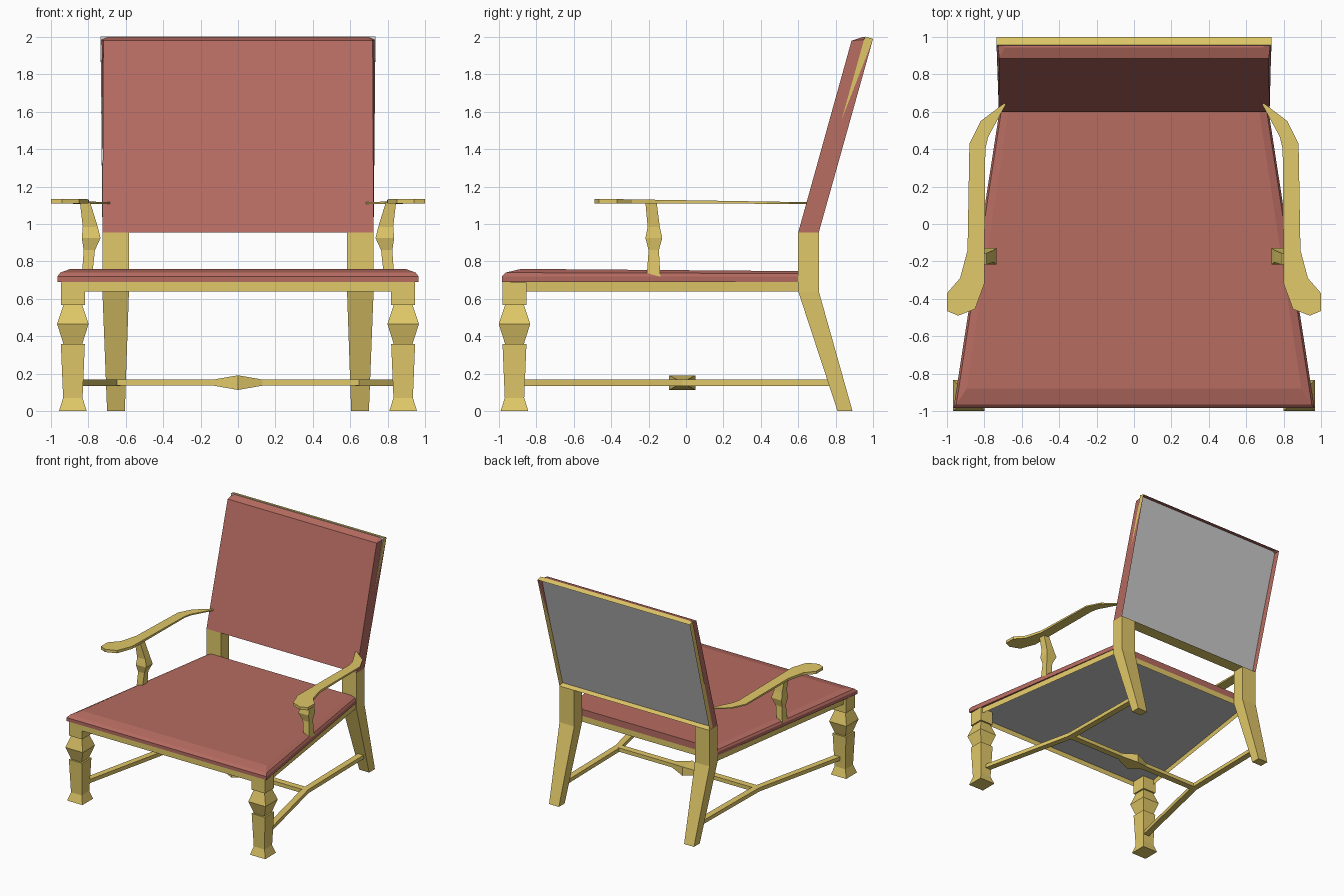
import bpy, bmesh
from mathutils import Vector

if "Cube" in bpy.data.objects:
    bpy.data.objects.remove(bpy.data.objects["Cube"])


def material(name, color):
    m = bpy.data.materials.new(name)
    m.diffuse_color = color
    m.use_nodes = True
    m.node_tree.nodes["Principled BSDF"].inputs["Base Color"].default_value = m.diffuse_color
    return m


WOOD = material("wood", (0.75, 0.58, 0.14, 1))
RED = material("red_fabric", (0.47, 0.15, 0.12, 1))


def finish(name, bm, mat=None, mirror=False, fix_normals=True):
    if fix_normals:
        bmesh.ops.recalc_face_normals(bm, faces=bm.faces)
    me = bpy.data.meshes.new(name)
    bm.to_mesh(me)
    bm.free()
    ob = bpy.data.objects.new(name, me)
    bpy.context.collection.objects.link(ob)
    if mat:
        me.materials.append(mat)
    if mirror:
        ob.modifiers.new("mirror", 'MIRROR')
    return ob


def loft(name, rings, mat, mirror=False):
    """Skin a list of equal point rings and cap both ends."""
    bm = bmesh.new()
    rows = [[bm.verts.new(p) for p in r] for r in rings]
    n = len(rows[0])
    for a, b in zip(rows, rows[1:]):
        for i in range(n):
            j = (i + 1) % n
            bm.faces.new((a[i], a[j], b[j], b[i]))
    bm.faces.new(rows[0][::-1])
    bm.faces.new(rows[-1])
    return finish(name, bm, mat, mirror)


def rect(x0, x1, y0, y1, z):
    return [(x0, y0, z), (x1, y0, z), (x1, y1, z), (x0, y1, z)]


def trapezoid(front, back, y0, y1, z0, z1):
    return [(-front, y0, z0), (front, y0, z0), (back, y1, z1), (-back, y1, z1)]


def framed_panel(name, corners, width, depth, skirts=()):
    """Flat frame with a recessed grey panel; extra skirt quads share the wood."""
    bm = bmesh.new()
    face = bm.faces.new([bm.verts.new(c) for c in corners])
    bm.normal_update()
    bmesh.ops.inset_region(bm, faces=[face], thickness=width, use_even_offset=True)
    inward = face.normal * -depth
    inner = [v.co.copy() for v in face.verts]
    bm.faces.remove(face)
    sunk = [p + inward for p in inner]
    for i in range(4):
        j = (i + 1) % 4
        bm.faces.new([bm.verts.new(p) for p in (inner[i], inner[j], sunk[j], sunk[i])])
    for q in skirts:
        bm.faces.new([bm.verts.new(p) for p in q])
    finish(name + "_frame", bm, WOOD, fix_normals=False)
    bm = bmesh.new()
    bm.faces.new([bm.verts.new(p) for p in sunk])
    finish(name + "_panel", bm, fix_normals=False)


# Seat cushion with softened front and side edges
loft("seat_cushion", [
    trapezoid(0.965, 0.72, -0.985, 0.6, 0.69, 0.69),
    trapezoid(0.965, 0.72, -0.985, 0.6, 0.72, 0.72),
    trapezoid(0.95, 0.71, -0.965, 0.6, 0.74, 0.735),
    trapezoid(0.895, 0.67, -0.88, 0.6, 0.76, 0.748)], RED)

# Seat frame with grey underside
low = trapezoid(0.945, 0.715, -0.98, 0.6, 0.64, 0.64)
high = [(x, y, 0.69) for x, y, z in low]
sides = [(low[i], low[(i + 1) % 4], high[(i + 1) % 4], high[i]) for i in range(4)]
framed_panel("seat", low[::-1], 0.09, 0.045, sides)

# Back cushion: open at the back and bottom, where the wooden frame closes it
bm = bmesh.new()
pts = {}
for s in (-1, 1):
    for key, p in {"fb": (0.725, 0.6, 0.955), "bb": (0.725, 0.71, 0.955),
                   "ft": (0.72, 0.885, 1.98), "rt": (0.69, 0.945, 2.0),
                   "bt": (0.735, 1.0, 1.99)}.items():
        pts[key, s] = bm.verts.new((s * p[0], p[1], p[2]))
    side = [pts[k, s] for k in ("fb", "bb", "bt", "ft")]
    bm.faces.new(side if s > 0 else side[::-1])
    tri = [pts[k, s] for k in ("ft", "bt", "rt")]
    bm.faces.new(tri if s > 0 else tri[::-1])
for a, b in (("fb", "ft"), ("ft", "rt"), ("rt", "bt")):
    bm.faces.new((pts[a, -1], pts[a, 1], pts[b, 1], pts[b, -1]))
finish("back_cushion", bm, RED, fix_normals=False)

# Back frame with recessed grey panel
framed_panel("back", [(0.725, 0.71, 0.955), (-0.725, 0.71, 0.955),
                      (-0.735, 1.0, 1.99), (0.735, 1.0, 1.99)], 0.1, 0.045,
             [rect(-0.725, 0.725, 0.6, 0.71, 0.955)[::-1]])

# Back legs
loft("back_leg", [
    rect(0.605, 0.70, 0.81, 0.89, 0),
    rect(0.583, 0.725, 0.60, 0.71, 0.64),
    rect(0.583, 0.725, 0.60, 0.71, 0.955)], WOOD, True)

# Front legs: square turned profile of (half width, height)
CX, CY = 0.883, -0.917
profile = [(0.074, 0), (0.052, 0.07), (0.064, 0.358), (0.05, 0.358),
           (0.084, 0.465), (0.05, 0.567), (0.064, 0.567), (0.064, 0.688)]
loft("front_leg", [rect(CX - r, CX + r, CY - r, CY + r, z) for r, z in profile],
     WOOD, True)

# Side stretchers, bent inward where the cross bar meets them
loft("side_stretcher", [
    [(x - 0.027, y, 0.135), (x + 0.027, y, 0.135),
     (x + 0.027, y, 0.168), (x - 0.027, y, 0.168)]
    for x, y in ((0.865, -0.89), (0.668, -0.02), (0.655, 0.81))], WOOD, True)

# Cross stretcher with swollen middle
loft("cross_stretcher", [
    [(x, -0.02 - w, 0.152 - h), (x, -0.02 + w, 0.152 - h),
     (x, -0.02 + w, 0.152 + h), (x, -0.02 - w, 0.152 + h)]
    for x, w, h in ((-0.66, 0.028, 0.0165), (-0.13, 0.028, 0.0165), (0, 0.07, 0.039),
                    (0.13, 0.028, 0.0165), (0.66, 0.028, 0.0165))], WOOD)

# Arms: curved outline, thinning toward the back
outline = [(0.695, 0.645), (0.82, 0.55), (0.88, 0.43), (0.89, -0.14), (0.93, -0.29),
           (1.0, -0.37), (1.0, -0.465), (0.94, -0.49), (0.85, -0.455), (0.80, -0.32),
           (0.795, 0.40), (0.78, 0.465), (0.685, 0.64)]
loft("arm", [[(x, y, z - k * (y + 0.5)) for x, y in outline]
             for z, k in ((1.11, 0.002), (1.135, 0.016))], WOOD, True)

# Arm posts
loft("arm_post", [
    rect(0.78, 0.835, -0.21, -0.137, 0.72),
    rect(0.765, 0.825, -0.20, -0.145, 0.86),
    rect(0.735, 0.835, -0.217, -0.127, 0.925),
    rect(0.75, 0.83, -0.205, -0.14, 0.985),
    rect(0.79, 0.845, -0.217, -0.157, 1.115)], WOOD, True)
